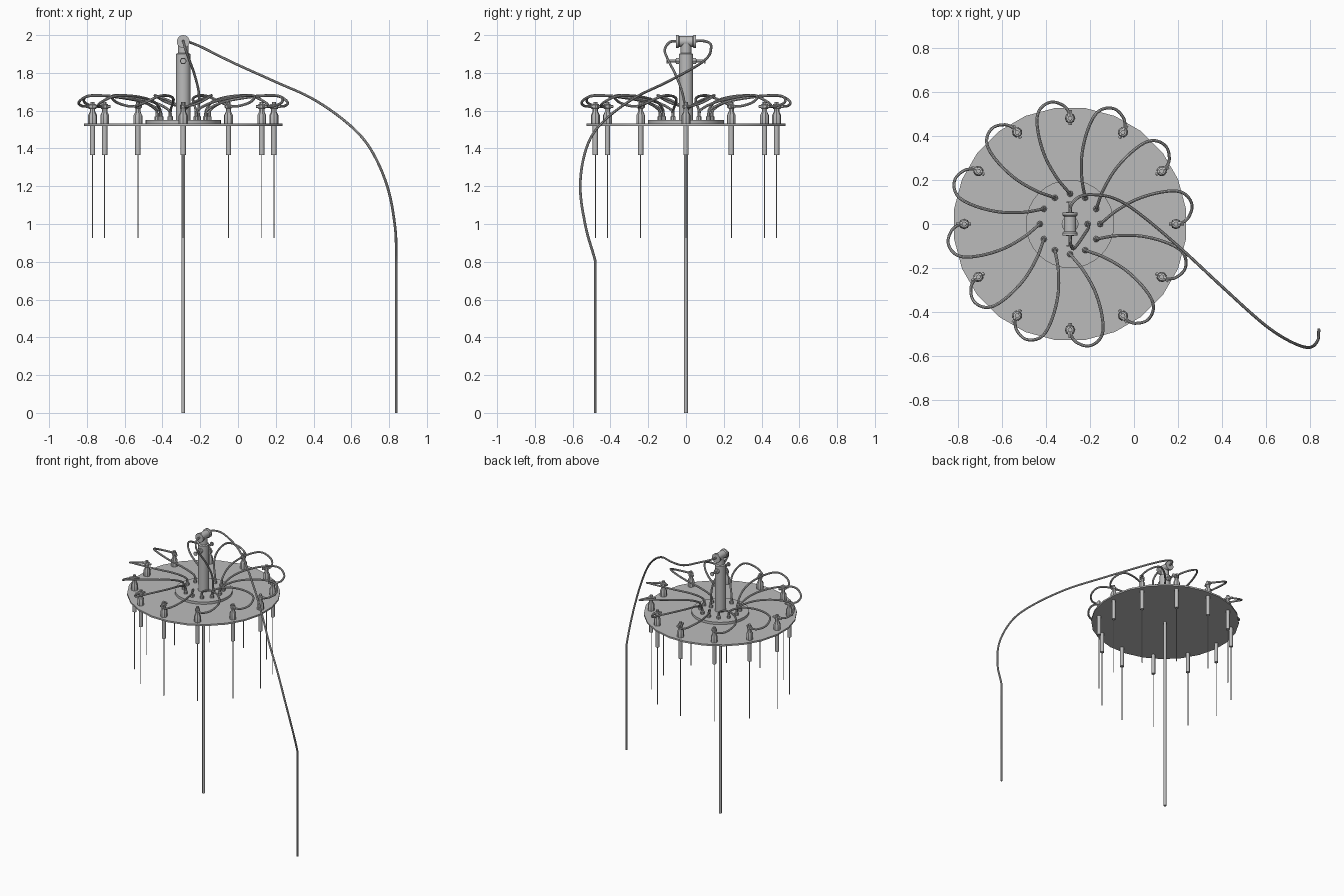
import bpy, bmesh, math
from mathutils import Vector, Matrix

if "Cube" in bpy.data.objects:
    bpy.data.objects.remove(bpy.data.objects["Cube"])

grey = bpy.data.materials.new("plain grey")
grey.use_nodes = True
grey.diffuse_color = (0.5, 0.5, 0.5, 1)
grey.node_tree.nodes["Principled BSDF"].inputs["Base Color"].default_value = (0.5, 0.5, 0.5, 1)

CENTRE = Matrix.Translation((-0.29, 0, 0))
UP = Matrix.Identity(4)
ALONG_X = Matrix.Rotation(math.pi / 2, 4, 'Y')
ALONG_Y = Matrix.Rotation(-math.pi / 2, 4, 'X')


def place(name, mesh, matrix=UP):
    ob = bpy.data.objects.new(name, mesh)
    bpy.context.collection.objects.link(ob)
    ob.matrix_world = matrix
    return ob


def finish(mesh):
    mesh.materials.clear()
    mesh.materials.append(grey)
    mesh.shade_smooth()
    mesh.set_sharp_from_angle(angle=math.radians(35))
    return mesh


def turned(name, profile, sides=16, axis=UP, turn=0.0):
    """Closed solid of revolution from (radius, height) pairs."""
    bm = bmesh.new()
    rings = []
    for r, h in profile:
        angles = [turn + math.tau * i / sides for i in range(sides)]
        rings.append([bm.verts.new((r * math.cos(a), r * math.sin(a), h)) for a in angles])
    for low, high in zip(rings, rings[1:]):
        for i in range(sides):
            j = (i + 1) % sides
            bm.faces.new((low[i], low[j], high[j], high[i]))
    bm.faces.new(rings[0][::-1])
    bm.faces.new(rings[-1])
    bm.transform(axis)
    mesh = bpy.data.meshes.new(name)
    bm.to_mesh(mesh)
    bm.free()
    return finish(mesh)


def rod(name, radius, low, high, sides=12, axis=UP, turn=0.0):
    return turned(name, [(radius, low), (radius, high)], sides, axis, turn)


def hose(name, points, radius):
    """Round tube flowing smoothly through the points."""
    pts = [Vector(p) for p in points]
    curve = bpy.data.curves.new(name, 'CURVE')
    curve.dimensions = '3D'
    curve.bevel_depth = radius
    curve.bevel_resolution = 2
    curve.resolution_u = 8
    curve.use_fill_caps = True
    spline = curve.splines.new('BEZIER')
    spline.bezier_points.add(len(pts) - 1)
    for i, (bp, p) in enumerate(zip(spline.bezier_points, pts)):
        before, after = pts[max(i - 1, 0)], pts[min(i + 1, len(pts) - 1)]
        way = (after - before).normalized()
        bp.handle_left_type = bp.handle_right_type = 'FREE'
        bp.co = p
        bp.handle_left = p - way * (p - before).length / 3
        bp.handle_right = p + way * (after - p).length / 3
    temp = bpy.data.objects.new(name, curve)
    bpy.context.collection.objects.link(temp)
    bpy.context.view_layer.update()
    graph = bpy.context.evaluated_depsgraph_get()
    mesh = bpy.data.meshes.new_from_object(temp.evaluated_get(graph))
    bpy.data.objects.remove(temp)
    return finish(mesh)


# Support post, round plate and raised hub
place("support_post", rod("support_post", 0.01, 0, 1.53), CENTRE)
place("round_plate", rod("round_plate", 0.53, 1.52, 1.532, 24, turn=math.pi / 24), CENTRE)
place("hub_plate", rod("hub_plate", 0.2, 1.532, 1.55, 32), CENTRE)

# Central column with narrower neck
place("column", turned("column", [(0.038, 1.55), (0.038, 1.9), (0.028, 1.905), (0.028, 1.955)], 24), CENTRE)

# Cross head on top of the column
head = turned("cross_head", [(0.034, -0.053), (0.034, -0.04), (0.028, -0.034),
                             (0.028, 0.034), (0.034, 0.04), (0.034, 0.053)], 20, ALONG_Y)
place("cross_head", head, CENTRE @ Matrix.Translation((0, 0, 1.966)))

# Side bolts through the column
bolt = turned("side_bolt", [(0.019, 0.03), (0.019, 0.053), (0.008, 0.055), (0.008, 0.096),
                            (0.016, 0.096), (0.016, 0.102)], 6, ALONG_Y)
for side, angle in (("back", 0), ("front", math.pi)):
    place(side + "_bolt", bolt, CENTRE @ Matrix.Translation((0, 0, 1.863)) @ Matrix.Rotation(angle, 4, 'Z'))

# Meshes shared by the ring of twelve outlets
port = turned("hub_port", [(0.014, 1.545), (0.014, 1.568), (0.009, 1.572), (0.009, 1.588)], 8)
fitting = turned("outlet_fitting", [(0.024, 1.53), (0.024, 1.575), (0.014, 1.595),
                                    (0.014, 1.612), (0.018, 1.613), (0.018, 1.63),
                                    (0.011, 1.632), (0.011, 1.645)], 8)
elbow = turned("outlet_elbow", [(0.009, -0.032), (0.009, -0.02), (0.013, -0.018),
                                (0.013, 0.02), (0.009, 0.022), (0.009, 0.036)], 6, ALONG_X)
tube = rod("drop_tube", 0.014, 1.365, 1.525)
needle = rod("needle", 0.003, 0.925, 1.37, 6)
feed = hose("feed_hose", [(0.137, 0, 1.575), (0.145, 0.007, 1.605), (0.21, 0.06, 1.645),
                          (0.31, 0.115, 1.668), (0.43, 0.147, 1.68), (0.51, 0.142, 1.675),
                          (0.552, 0.09, 1.645), (0.537, 0.03, 1.625), (0.5, 0.002, 1.623),
                          (0.48, 0, 1.624)], 0.007)

for n in range(12):
    spin = CENTRE @ Matrix.Rotation(math.tau * n / 12, 4, 'Z')
    inner = spin @ Matrix.Translation((0.137, 0, 0))
    outer = spin @ Matrix.Translation((0.48, 0, 0))
    place(f"hub_port_{n + 1}", port, inner)
    place(f"outlet_fitting_{n + 1}", fitting, outer)
    place(f"outlet_elbow_{n + 1}", elbow, outer @ Matrix.Translation((0, 0, 1.622)))
    place(f"drop_tube_{n + 1}", tube, outer)
    place(f"needle_{n + 1}", needle, outer)
    place(f"feed_hose_{n + 1}", feed, spin)

# Short hose from the front of the head down to the hub
place("hub_inlet", port, Matrix.Translation((-0.21, 0, 0)))
place("hub_hose", hose("hub_hose", [(-0.29, -0.045, 1.968), (-0.288, -0.085, 1.963),
                                    (-0.278, -0.112, 1.925), (-0.262, -0.1, 1.88),
                                    (-0.23, -0.055, 1.79), (-0.207, -0.018, 1.69),
                                    (-0.21, 0, 1.58)], 0.007))

# Long supply hose from the back of the head to the ground
place("supply_hose", hose("supply_hose", [(-0.29, 0.045, 1.968), (-0.285, 0.085, 1.97),
                                          (-0.25, 0.122, 1.96), (-0.2, 0.133, 1.94),
                                          (-0.1, 0.12, 1.89), (0, 0.065, 1.842),
                                          (0.2, -0.1, 1.752), (0.4, -0.285, 1.66),
                                          (0.59, -0.455, 1.525), (0.7, -0.528, 1.4),
                                          (0.79, -0.56, 1.2), (0.832, -0.53, 0.98),
                                          (0.838, -0.482, 0.81), (0.838, -0.48, 0.78),
                                          (0.838, -0.48, 0)], 0.007))
